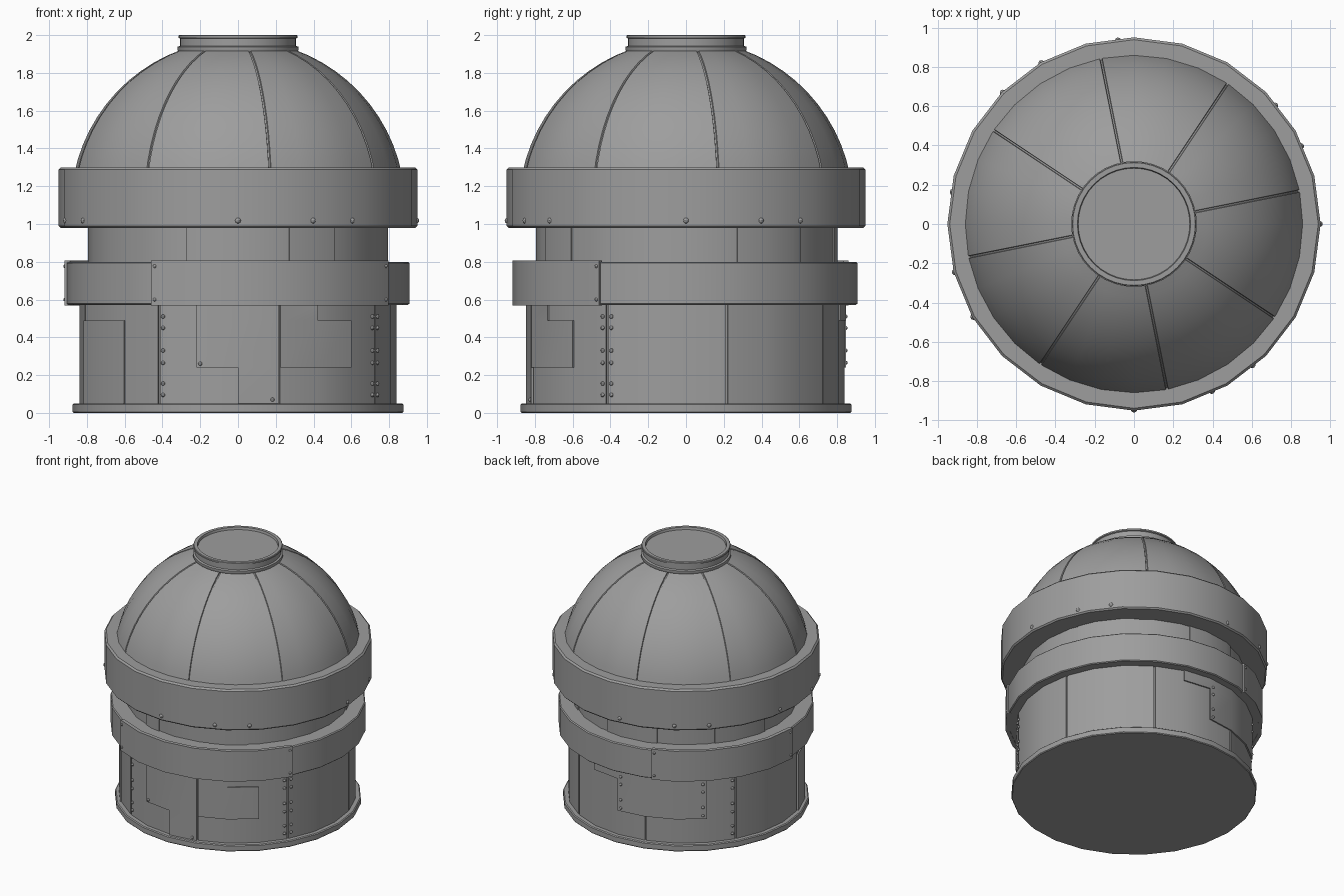
import bpy, bmesh
from math import sin, cos, radians, pi

if "Cube" in bpy.data.objects:
    bpy.data.objects.remove(bpy.data.objects["Cube"])

SIDES = 24
STEP = 360 / SIDES
METAL = bpy.data.materials.new("dark_grey_metal")
METAL.diffuse_color = (.34, .34, .34, 1)
METAL.use_nodes = True
METAL.node_tree.nodes["Principled BSDF"].inputs["Base Color"].default_value = METAL.diffuse_color


def pt(r, az, z):
    """Point at azimuth az (degrees, 0 = front, + toward +x)."""
    a = radians(az)
    return (r * sin(a), -r * cos(a), z)


def chord(r, az):
    """Radius of a 24-sided drum at any azimuth."""
    off = (az % STEP) - STEP / 2
    return r * cos(radians(STEP / 2)) / cos(radians(off))


def finish(bm, name):
    bmesh.ops.remove_doubles(bm, verts=bm.verts, dist=1e-5)
    bmesh.ops.recalc_face_normals(bm, faces=bm.faces)
    me = bpy.data.meshes.new(name)
    bm.to_mesh(me)
    bm.free()
    me.materials.append(METAL)
    ob = bpy.data.objects.new(name, me)
    bpy.context.collection.objects.link(ob)
    bpy.ops.object.select_all(action='DESELECT')
    ob.select_set(True)
    bpy.context.view_layer.objects.active = ob
    bpy.ops.object.shade_smooth_by_angle(angle=radians(30))
    return ob


def lathe(name, profile, sides=SIDES, closed=False):
    bm = bmesh.new()
    rings = [[bm.verts.new(pt(r, 360 * i / sides, z)) for i in range(sides)] for r, z in profile]
    pairs = list(zip(rings, rings[1:])) + ([(rings[-1], rings[0])] if closed else [])
    for a, b in pairs:
        for i in range(sides):
            j = (i + 1) % sides
            bm.faces.new((a[i], a[j], b[j], b[i]))
    if not closed:
        bm.faces.new(rings[0])
        bm.faces.new(rings[-1])
    return finish(bm, name)


def plate(name, rects, r_in, r_out, gap=0.0, cuts=()):
    """Curved plate on a drum; rects are (az0, az1, z0, z1), merged into one outline."""
    bm = bmesh.new()
    for a0, a1, z0, z1 in rects:
        a0, a1 = a0 + gap, a1 - gap
        k = [STEP * i for i in range(-24, 48) if a0 + 0.01 < STEP * i < a1 - 0.01]
        azs = [a0] + k + [a1]
        zs = [z0] + [c for c in cuts if z0 < c < z1] + [z1]
        for p, q in zip(azs, azs[1:]):
            for u, v in zip(zs, zs[1:]):
                bm.faces.new([bm.verts.new(pt(chord(r_in, a), a, z))
                              for a, z in ((p, u), (q, u), (q, v), (p, v))])
    bmesh.ops.remove_doubles(bm, verts=bm.verts, dist=1e-5)
    ext = bmesh.ops.extrude_face_region(bm, geom=bm.faces[:], use_keep_orig=True)
    for v in ext['geom']:
        if isinstance(v, bmesh.types.BMVert):
            v.co.x *= r_out / r_in
            v.co.y *= r_out / r_in
    return finish(bm, name)


def studs(name, spots, r, size):
    """Round rivet heads at (azimuth, z) on a drum of radius r."""
    bm = bmesh.new()
    for az, z in spots:
        new = bmesh.ops.create_uvsphere(bm, u_segments=10, v_segments=6, radius=size)['verts']
        bmesh.ops.translate(bm, verts=new, vec=pt(chord(r, az), az, z))
    return finish(bm, name)


# Base flange and lower drum core
lathe("base_flange", [(.87, 0), (.875, .006), (.875, .044), (.868, .05), (.82, .05)])
lathe("lower_drum", [(.828, .04), (.828, .6)])

# Eight wall panels separated by narrow grooves
for i in range(8):
    a = -30 + 45 * i
    plate(f"wall_panel_{i}", [(a, a + 45, .05, .58)], .82, .838, gap=.45)

# Overlaid stepped plates on the wall
CUTS = (.24, .49)
plate("front_plate", [(-15, 14.6, .24, .58), (0, 14.6, .05, .24)], .825, .848, cuts=CUTS)
plate("front_right_plate", [(15.4, 45, .24, .49), (15.4, 30, .49, .58)], .825, .848, cuts=CUTS)
plate("left_plate", [(-74.6, -45.5, .05, .49)], .825, .848, cuts=CUTS)
plate("back_plate", [(165, 180, .49, .58), (180, 225, .49, .58), (180, 225, .24, .49)],
      .825, .848, cuts=CUTS)

# Wall rivets
ROWS = (.51, .45, .33, .265, .155, .095)
spots = [(a, z) for a in (58.2, 61.8, -28.3, 238.2) for z in ROWS]
studs("wall_rivets", spots, .84, .011)
spots = [(a, z) for a in (181.8, 223.2) for z in ROWS[:4]] + [(-13.7, .26), (12.5, .07)]
studs("plate_rivets", spots, .848, .011)

# Middle ring with two wrap plates
lathe("middle_ring", [(.78, .572), (.9, .572), (.907, .578), (.907, .793), (.9, .8), (.78, .8)], closed=True)
plate("ring_plate_front", [(-30, 60, .569, .806)], .89, .919)
plate("ring_plate_back", [(199.5, 270.5, .569, .806)], .89, .919)
studs("ring_rivets", [(a, z) for a in (-28.8, 58.8, 200.7, 269.3) for z in (.6, .777)], .917, .01)

# Recessed neck with thin plates
lathe("neck", [(.793, .56), (.793, 1.0)])
for i, (a, b) in enumerate(((-20, -10), (20, 40), (110, 140), (170, 200), (230, 260))):
    plate(f"neck_plate_{i}", [(a, b, .79, .99)], .78, .801)

# Upper collar and its bolts
lathe("upper_collar", [(.77, .98), (.94, .98), (.95, .99), (.95, 1.288), (.938, 1.3), (.82, 1.3)], closed=True)
bolts = (0, 25, 40, 90, 115, 130, 185, 210, 225, 260, 285, 300)
studs("collar_bolts", [(a, 1.018) for a in bolts], .944, .016)

# Dome with eight shallow meridian grooves
bm = bmesh.new()
R, ZC, W, DEPTH, N = .885, 1.09, .0065, .008, 11
rows = []
for j in range(N + 1):
    t = radians(11 + (70.5 - 11) * j / N)
    row = []
    for i in range(8):
        c = 11.3 + 45 * i
        w = W / (R * cos(t)) * 180 / pi
        for da, d in ((-w, 0), (-.6 * w, DEPTH), (.6 * w, DEPTH), (w, 0),
                      (11.25, 0), (22.5, 0), (33.75, 0)):
            row.append(bm.verts.new(pt((R - d) * cos(t), c + da, ZC + (R - d) * sin(t))))
    rows.append(row)
for a, b in zip(rows, rows[1:]):
    for i in range(len(a)):
        k = (i + 1) % len(a)
        bm.faces.new((a[i], a[k], b[k], b[i]))
finish(bm, "dome")

# Top cap with rim and sunken lid
lathe("top_cap", [(.28, 1.88), (.318, 1.915), (.32, 1.92), (.32, 1.938), (.307, 1.943), (.307, 1.982),
                  (.316, 1.986), (.316, 1.997), (.312, 2.0), (.288, 2.0), (.284, 1.982)], sides=40)
